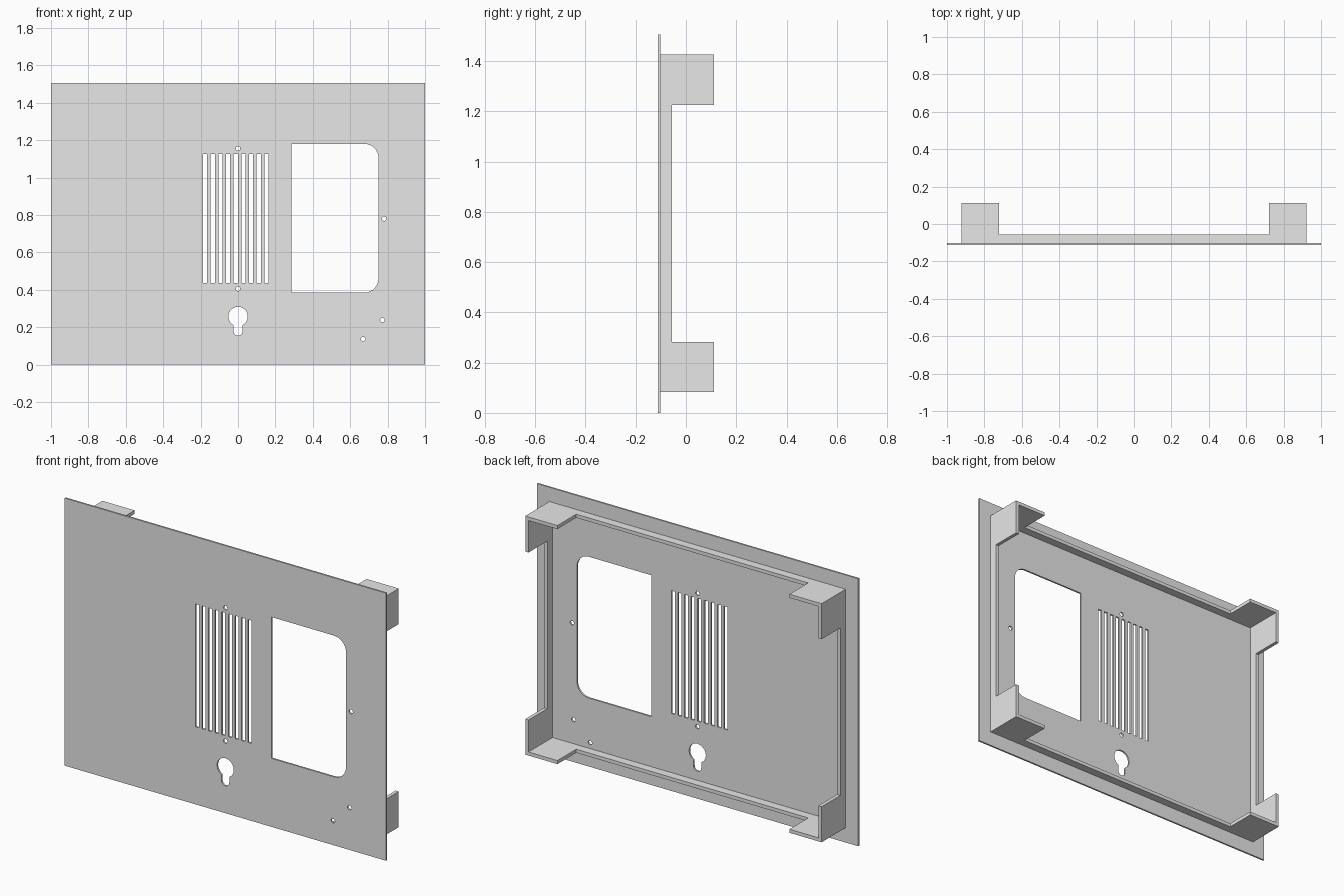
import bpy
import bmesh
from math import sin, cos, pi, radians, asin

cube = bpy.data.objects.get("Cube")
if cube:
    bpy.data.objects.remove(cube, do_unlink=True)

grey = bpy.data.materials.new("light_grey")
grey.use_nodes = True
grey.diffuse_color = (0.8, 0.8, 0.8, 1)
grey.node_tree.nodes["Principled BSDF"].inputs["Base Color"].default_value = (0.8, 0.8, 0.8, 1)

WIDTH, HEIGHT = 2.0, 1.505
FRONT, SHEET, RAIL, BACK = -0.112, -0.102, -0.055, 0.112
FX, Z0, Z1 = 0.922, 0.083, 1.425      # outer size of the rear frame
WALL, ARM = 0.02, 0.2


def rect(x0, z0, x1, z1):
    return [(x0, z0), (x1, z0), (x1, z1), (x0, z1)]


def arc(cx, cz, r, start, end, steps):
    angles = [radians(start + (end - start) * i / steps) for i in range(steps + 1)]
    return [(cx + r * cos(a), cz + r * sin(a)) for a in angles]


def circle(cx, cz, r):
    return arc(cx, cz, r, 0, 345, 23)


def sheet(name, outlines, y0, y1):
    """Extrude filled x-z outlines (the first is solid, the rest are holes) from y0 to y1."""
    curve = bpy.data.curves.new(name, "CURVE")
    curve.dimensions = "2D"
    curve.fill_mode = "BOTH"
    curve.extrude = (y1 - y0) / 2
    for outline in outlines:
        spline = curve.splines.new("POLY")
        spline.points.add(len(outline) - 1)
        for point, (x, z) in zip(spline.points, outline):
            point.co = (x, z, 0, 1)
        spline.use_cyclic_u = True
    temp = bpy.data.objects.new(name + "_outline", curve)
    bpy.context.collection.objects.link(temp)
    bpy.context.view_layer.update()
    graph = bpy.context.evaluated_depsgraph_get()
    mesh = bpy.data.meshes.new_from_object(temp.evaluated_get(graph))
    bpy.data.objects.remove(temp, do_unlink=True)

    # Weld the caps to the walls and stand the sheet upright
    bm = bmesh.new()
    bm.from_mesh(mesh)
    bmesh.ops.remove_doubles(bm, verts=bm.verts, dist=1e-5)
    for v in bm.verts:
        x, z, depth = v.co
        v.co = (x, (y0 + y1) / 2 - depth, z)
    bmesh.ops.recalc_face_normals(bm, faces=bm.faces)
    for f in bm.faces:
        f.smooth = False
    bm.to_mesh(mesh)
    bm.free()
    mesh.materials.clear()
    mesh.materials.append(grey)
    obj = bpy.data.objects.new(name, mesh)
    bpy.context.collection.objects.link(obj)
    return obj


# Face plate with its cut-outs
holes = []
for i in range(9):                    # vent slots
    x = -0.187 + i * 0.041
    holes.append(rect(x, 0.436, x + 0.022, 1.127))

r = 0.075                             # window, rounded on one side
holes.append([(0.286, 1.18), (0.286, 0.385)]
             + arc(0.751 - r, 0.385 + r, r, -90, 0, 8)
             + arc(0.751 - r, 1.18 - r, r, 0, 90, 8))

big, small = 0.052, 0.024             # keyhole
gap = asin(small / big) * 180 / pi
holes.append(arc(0, 0.257, big, -90 + gap, 270 - gap, 28)
             + arc(0, 0.178, small, 180, 360, 10))

for x, z in [(0, 1.155), (0, 0.405), (0.781, 0.78), (0.772, 0.238), (0.669, 0.136)]:
    holes.append(circle(x, z, 0.012))  # screw holes

sheet("face_plate", [rect(-WIDTH / 2, 0, WIDTH / 2, HEIGHT)] + holes, FRONT, SHEET)

# Low frame behind the plate
sheet("rear_frame", [rect(-FX, Z0, FX, Z1),
                     rect(-FX + WALL, Z0 + WALL, FX - WALL, Z1 - WALL)], SHEET, RAIL)

# Deep angle bracket on each corner of the frame
for side, sx in (("left", 1), ("right", -1)):
    for level, z, sz in (("lower", Z0, 1), ("upper", Z1, -1)):
        angle = [(0, 0), (ARM, 0), (ARM, WALL), (WALL, WALL), (WALL, ARM), (0, ARM)]
        outline = [(sx * (FX - a), z + sz * b) for a, b in angle]
        sheet(f"{level}_{side}_corner_bracket", [outline], RAIL, BACK)
